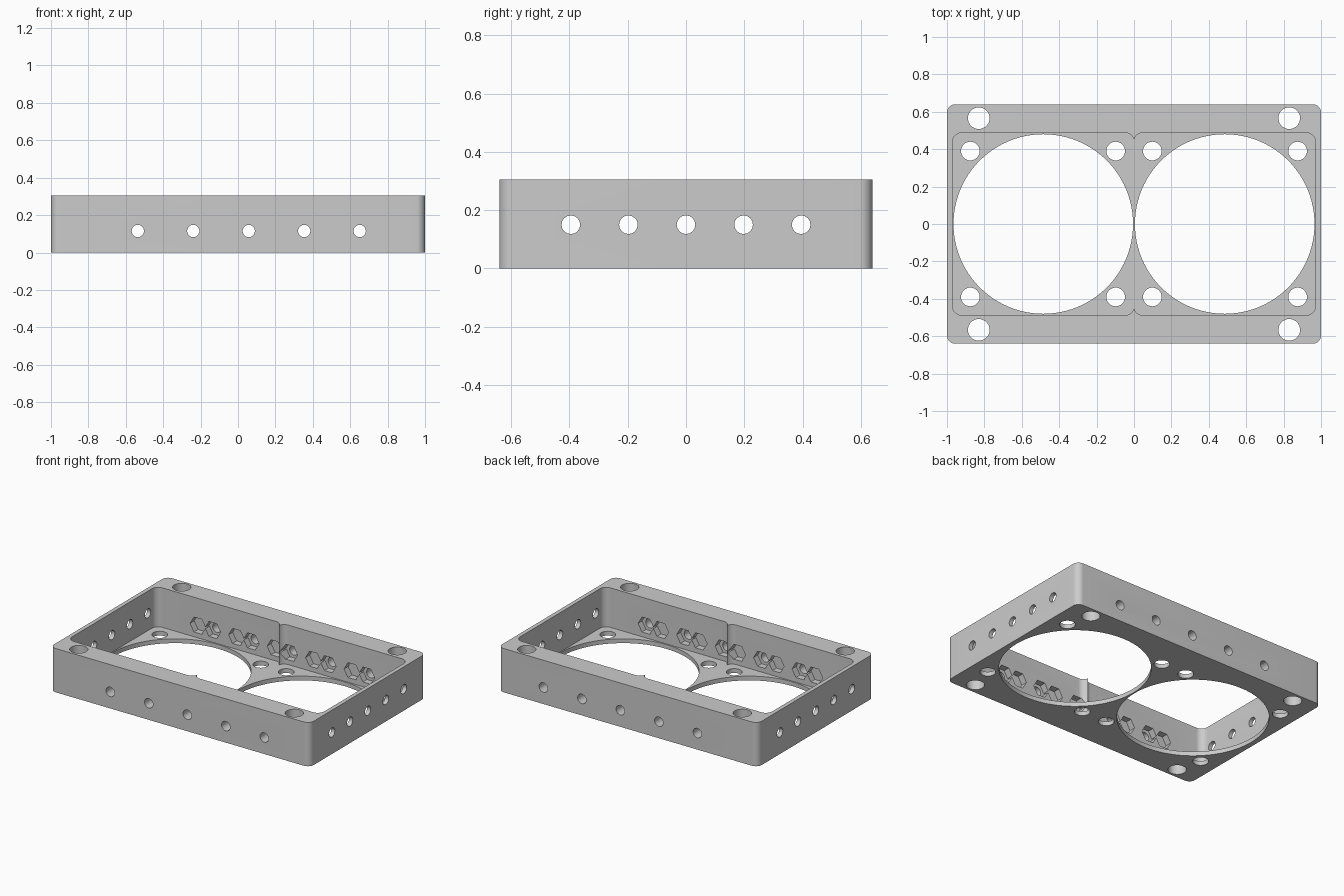
import bpy, bmesh, math
from mathutils import Matrix

if "Cube" in bpy.data.objects:
    bpy.data.objects.remove(bpy.data.objects["Cube"])

W, D, H = 1.0, 0.64, 0.305      # half width, half depth, height
FLOOR = 0.03
PX, PY = 0.971, 0.4875          # pocket limits
NUT_DEPTH = 0.045

grey = bpy.data.materials.new("light grey")
grey.diffuse_color = (0.6, 0.6, 0.6, 1)
grey.use_nodes = True
grey.node_tree.nodes["Principled BSDF"].inputs["Base Color"].default_value = grey.diffuse_color


def circle(cx, cy, r, n, turn=0.0):
    return [(cx + r * math.cos(turn + 2 * math.pi * i / n),
             cy + r * math.sin(turn + 2 * math.pi * i / n)) for i in range(n)]


def rounded_rect(x0, x1, y0, y1, r, n=10):
    pts = []
    corners = [(x1 - r, y1 - r), (x0 + r, y1 - r), (x0 + r, y0 + r), (x1 - r, y0 + r)]
    for k, (cx, cy) in enumerate(corners):
        for i in range(n + 1):
            a = math.pi / 2 * (k + i / n)
            pts.append((cx + r * math.cos(a), cy + r * math.sin(a)))
    return pts


def prism(name, pts, lo, hi, axis="z"):
    """Extrude a 2D outline from lo to hi along an axis."""
    place = {"z": lambda u, v, w: (u, v, w),
             "y": lambda u, v, w: (u, w, v),
             "x": lambda u, v, w: (w, u, v)}[axis]
    bm = bmesh.new()
    a = [bm.verts.new(place(u, v, lo)) for u, v in pts]
    b = [bm.verts.new(place(u, v, hi)) for u, v in pts]
    bm.faces.new(a)
    bm.faces.new(b)
    for i in range(len(pts)):
        j = (i + 1) % len(pts)
        bm.faces.new((a[i], a[j], b[j], b[i]))
    bmesh.ops.recalc_face_normals(bm, faces=bm.faces)
    me = bpy.data.meshes.new(name)
    bm.to_mesh(me)
    bm.free()
    me.materials.append(grey)
    ob = bpy.data.objects.new(name, me)
    bpy.context.collection.objects.link(ob)
    return ob


# Solid block with rounded upright corners
frame = prism("fan_frame", rounded_rect(-W, W, -D, D, 0.045), 0, H)
bpy.context.view_layer.objects.active = frame
frame.select_set(True)


def cut(pts, lo, hi, axis="z"):
    tool = prism("cutter", pts, lo, hi, axis)
    tool.hide_render = True
    mod = frame.modifiers.new("cut", "BOOLEAN")
    mod.operation = "DIFFERENCE"
    mod.solver = "EXACT"
    mod.object = tool
    bpy.ops.object.modifier_apply(modifier=mod.name)
    bpy.data.objects.remove(tool, do_unlink=True)


for s in (-1, 1):
    # Square pocket and large round opening
    x0, x1 = sorted((-0.002 * s, PX * s))
    cut(rounded_rect(x0, x1, -PY, PY, 0.05), FLOOR, H + 0.1)
    cut(circle(0.485 * s, 0, 0.48, 96), -0.1, FLOOR + 0.05)
    for t in (-1, 1):
        # Screw holes in the floor, and corner holes through the block
        for x in (0.098, 0.875):
            cut(circle(x * s, 0.39 * t, 0.05, 32), -0.1, FLOOR + 0.05)
        cut(circle(0.83 * s, 0.566 * t, 0.058, 32), -0.1, H + 0.1)

for i in range(-2, 3):
    # Hexagonal nut recesses on the inner long walls, in side-by-side pairs
    for off in (-0.0575, 0.0575):
        hexagon = circle(0.2965 * i + off, 0.115, 0.06, 6)
        cut(hexagon, PY - 0.03, PY + NUT_DEPTH, "y")
        cut(hexagon, -PY - NUT_DEPTH, -PY + 0.03, "y")
    # Bolt holes through the long walls and the thin end walls
    cut(circle(0.2965 * i + 0.0575, 0.115, 0.033, 20), -D - 0.1, D + 0.1, "y")
    cut(circle(0.1975 * i, 0.15, 0.032, 16), -W - 0.1, W + 0.1, "x")

bpy.ops.object.shade_smooth_by_angle(angle=math.radians(30))
